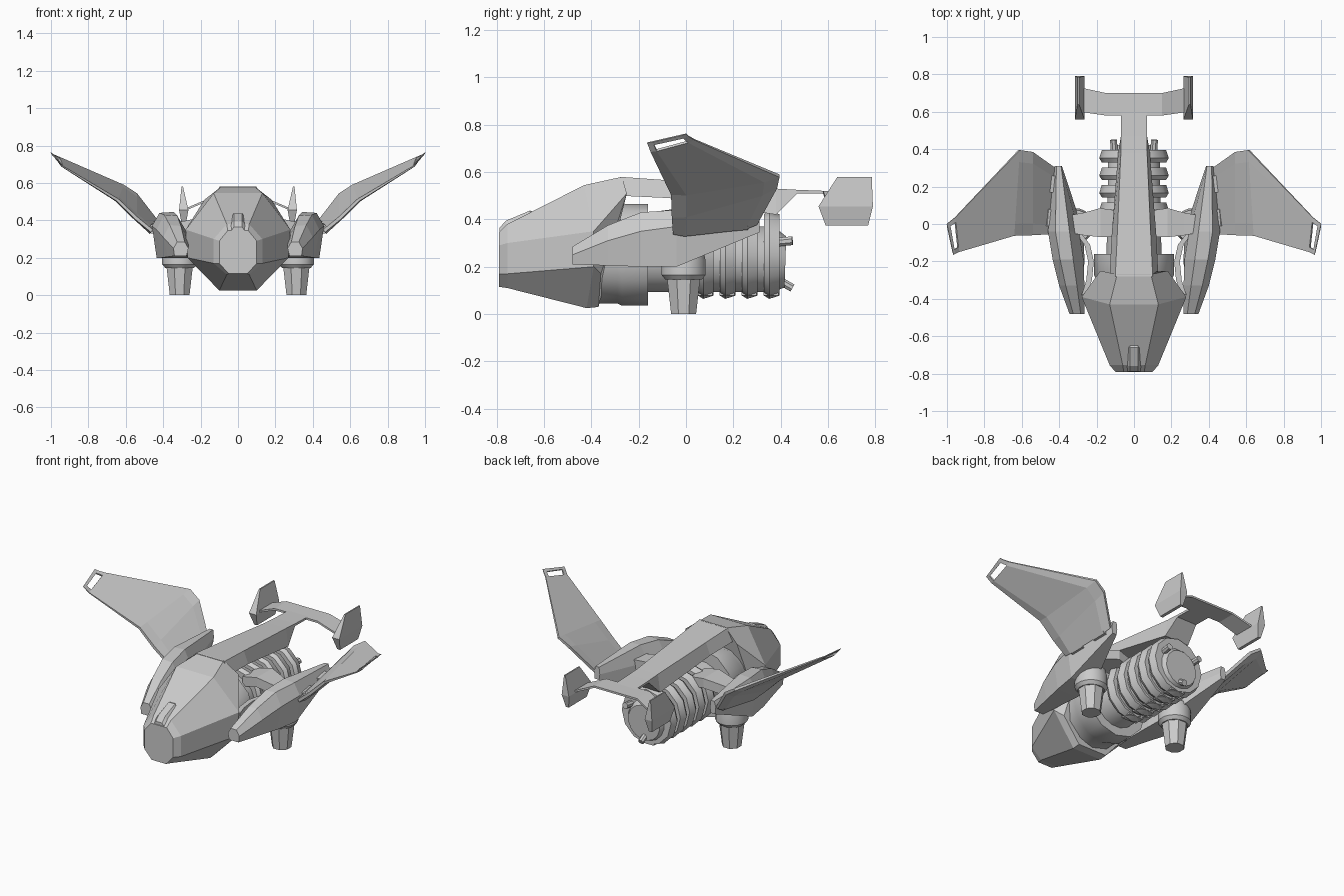
import bpy, bmesh, math
from mathutils import Vector

if "Cube" in bpy.data.objects:
    bpy.data.objects.remove(bpy.data.objects["Cube"])

grey = bpy.data.materials.new("hull_grey")
grey.diffuse_color = (0.6, 0.6, 0.6, 1)
grey.use_nodes = True
grey.node_tree.nodes["Principled BSDF"].inputs["Base Color"].default_value = grey.diffuse_color


def finish(name, bm, mirror=False, smooth=False):
    bmesh.ops.recalc_face_normals(bm, faces=bm.faces)
    me = bpy.data.meshes.new(name)
    bm.to_mesh(me)
    bm.free()
    me.materials.append(grey)
    ob = bpy.data.objects.new(name, me)
    bpy.context.collection.objects.link(ob)
    if smooth:
        bpy.ops.object.select_all(action='DESELECT')
        ob.select_set(True)
        bpy.context.view_layer.objects.active = ob
        bpy.ops.object.shade_smooth_by_angle(angle=math.radians(35))
    if mirror:
        mod = ob.modifiers.new("mirror", 'MIRROR')
        mod.use_mirror_merge = False
    return ob


def loft(name, sections, mirror=False, smooth=False):
    """Skin a list of equal-length point rings and cap both ends."""
    bm = bmesh.new()
    rings = [[bm.verts.new(p) for p in s] for s in sections]
    n = len(rings[0])
    for a, b in zip(rings, rings[1:]):
        for i in range(n):
            j = (i + 1) % n
            bm.faces.new((a[i], a[j], b[j], b[i]))
    bm.faces.new(rings[0])
    bm.faces.new(rings[-1])
    return finish(name, bm, mirror, smooth)


def both(half):
    """Complete a right-half section with its left half."""
    return half + [(-x, y, z) for x, y, z in reversed(half)]


def tube(name, stations, n=12, mirror=False, smooth=True):
    """Round part through (centre, radius) stations."""
    start, end = Vector(stations[0][0]), Vector(stations[-1][0])
    axis = (end - start).normalized()
    u = axis.orthogonal().normalized()
    v = axis.cross(u)
    secs = []
    for c, r in stations:
        secs.append([Vector(c) + r * (math.cos(t) * u + math.sin(t) * v)
                     for t in (2 * math.pi * (i + 0.5) / n for i in range(n))])
    return loft(name, secs, mirror, smooth)


# Faceted cockpit hull
loft("cockpit_hull", [both(s) for s in (
    [(.055, -.79, .345), (.10, -.79, .29), (.10, -.79, .17), (.05, -.79, .115)],
    [(.06, -.755, .38), (.13, -.755, .30), (.13, -.755, .17), (.06, -.755, .11)],
    [(.13, -.43, .545), (.28, -.39, .35), (.27, -.39, .20), (.10, -.42, .025)],
    [(.09, -.27, .58), (.18, -.25, .51), (.22, -.36, .17), (.10, -.37, .03)])])

# Rounded sensor on the nose
loft("nose_sensor", [both([(w * .6, y, t), (w, y, t - .02), (w, y, b)]) for y, w, t, b in (
    (-.788, .036, .365, .33), (-.76, .037, .395, .33),
    (-.66, .037, .437, .37), (-.635, .025, .43, .39))])

# Spine that runs from the hull to the tail
loft("spine", [both([(w, y, t), (w2, y, b)]) for y, w, t, w2, b in (
    (-.28, .10, .58, .13, .50), (-.07, .09, .565, .12, .49), (.38, .07, .53, .085, .42),
    (.47, .07, .525, .07, .51), (.60, .07, .52, .07, .508))])

# Tail bar and fins
loft("tail_bar", [[(x, y0, z), (x, y1, z), (x, y1, z - .012), (x, y0, z - .012)]
                  for x, y0, y1, z in ((-.29, .60, .73, .46), (-.15, .58, .70, .52),
                                       (.15, .58, .70, .52), (.29, .60, .73, .46))])
loft("tail_fin", [[(x0, y0, z), (x1, y0, z), (x1, y1, z), (x0, y1, z)]
                  for z, x0, x1, y0, y1 in ((.375, .28, .30, .59, .77),
                                            (.455, .265, .315, .56, .79),
                                            (.58, .294, .302, .64, .785))], mirror=True)

# Engine core, mount rings and ribs
tube("engine_mount", [((0, -.39, .25), .205), ((0, -.29, .25), .205),
                      ((0, -.27, .25), .215), ((0, -.16, .25), .215)], 12)
tube("engine_core", [((0, -.18, .24), .15), ((0, .37, .23), .14), ((0, .42, .22), .11)], 16)
for i in range(5):
    y = -.01 + i * .093
    tube(f"engine_rib_{i + 1}", [((0, y - .033, .25), .172), ((0, y - .01, .25), .186),
                                 ((0, y + .033, .25), .172)], 12)
    # Square block under each rib
    loft(f"rib_block_{i + 1}", [[(-.05, y - .035, z), (.05, y - .035, z),
                                 (.05, y + .03, z), (-.05, y + .03, z)]
                                for z in (.078, .14)])

# Exhaust pipes at the back of the engine
tube("upper_pipe", [((.09, .2, .285), .02), ((.11, .45, .31), .02)], 8, True)
tube("lower_pipe", [((0, .38, .15), .018), ((0, .45, .11), .018)], 8)

# Side nacelles
loft("nacelle", [[(x, y, z) for x, z in pts] for y, pts in (
    (-.48, ((.265, .25), (.285, .285), (.325, .285), (.345, .25), (.34, .21), (.275, .21))),
    (-.33, ((.265, .30), (.305, .37), (.365, .375), (.40, .31), (.375, .205), (.27, .205))),
    (-.19, ((.27, .33), (.325, .425), (.395, .43), (.435, .35), (.41, .20), (.265, .20))),
    (-.04, ((.295, .35), (.345, .445), (.42, .44), (.46, .37), (.435, .20), (.27, .20))),
    (.31, ((.385, .38), (.39, .425), (.415, .425), (.425, .39), (.42, .345), (.39, .345))))],
    mirror=True)

# Struts between engine and nacelles
loft("cross_strut", [[(x, y0, z), (x, y1, z), (x, y1, z - .06), (x, y0, z - .06)]
                     for x, y0, y1, z in ((.08, -.07, .07, .40), (.18, -.07, .085, .42),
                                          (.27, -.06, .06, .40), (.38, -.04, .04, .38))],
     mirror=True)
loft("curved_strut", [[(x, y, .34), (x + .03, y, .34), (x + .03, y, .27), (x, y, .27)]
                      for x, y in ((.25, -.38), (.225, -.30), (.215, -.20),
                                   (.235, -.11), (.29, -.04))], mirror=True)

# Downward thrusters
tube("thruster_collar", [((.312, -.01, .27), .085), ((.312, -.01, .225), .095),
                         ((.312, -.01, .165), .095), ((.312, -.01, .145), .078)], 16, True)
tube("thruster_nozzle", [((.312, -.01, .16), .077), ((.312, -.01, 0), .057)], 8, True, False)

# Swept wings with a slot near the tip: front point, rear point, thickness
stations = [((.455, -.055, .35), (.42, .30, .39), .035),
            ((.54, -.06, .42), (.54, .385, .545), .035),
            ((.64, -.063, .515), (.61, .395, .59), .03),
            ((.935, -.15, .69), (.955, .035, .74), .012),
            ((.955, -.16, .715), (.985, .012, .753), .008),
            ((.965, -.165, .725), (1.0, 0, .763), .005)]
bm = bmesh.new()
grid, drop = [], {}
for front, rear, thick in stations:
    row = []
    for t in (0, .14, .86, 1):
        v = bm.verts.new(Vector(front).lerp(Vector(rear), t))
        drop[v.co.to_tuple(5)] = thick * (.5 if t in (0, 1) else 1)
        row.append(v)
    grid.append(row)
for i in range(len(grid) - 1):
    for j in range(3):
        if (i, j) != (3, 1):  # open slot
            a, b = grid[i], grid[i + 1]
            bm.faces.new((a[j], b[j], b[j + 1], a[j + 1]))
res = bmesh.ops.extrude_face_region(bm, geom=bm.faces[:], use_keep_orig=True)
for v in res["geom"]:
    if isinstance(v, bmesh.types.BMVert):
        d = drop[v.co.to_tuple(5)]
        v.co += Vector((.6 * d, 0, -.8 * d))
finish("wing", bm, mirror=True)

# Wing hinges
for k, (x, y, z) in enumerate(((.455, .035, .358), (.44, .215, .375))):
    tube(f"wing_hinge_{k + 1}", [((x, y - .045, z - .004), .025),
                                 ((x - .008, y + .045, z + .004), .025)], 8, True)
